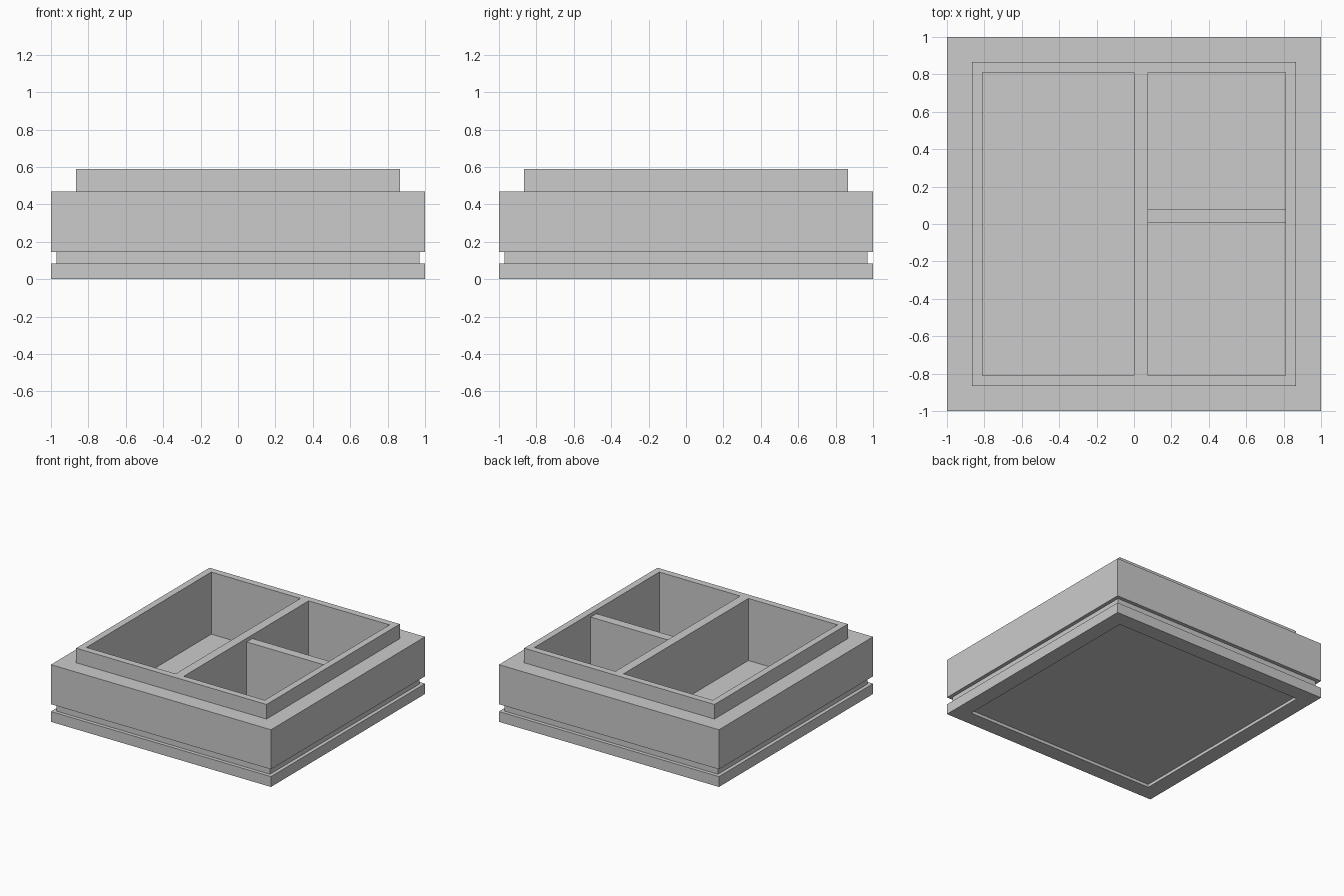
import bpy, bmesh

if "Cube" in bpy.data.objects:
    bpy.data.objects.remove(bpy.data.objects["Cube"])

FLOOR, TOP = 0.08, 0.59


def make_object(name, bm):
    bmesh.ops.recalc_face_normals(bm, faces=bm.faces)
    mesh = bpy.data.meshes.new(name)
    bm.to_mesh(mesh)
    bm.free()
    obj = bpy.data.objects.new(name, mesh)
    bpy.context.collection.objects.link(obj)
    return obj


def square_stack(name, profile):
    """Solid made of stacked square rings given as (half_width, z)."""
    bm = bmesh.new()
    rings = [[bm.verts.new((sx * h, sy * h, z))
              for sx, sy in ((-1, -1), (1, -1), (1, 1), (-1, 1))]
             for h, z in profile]
    for low, high in zip(rings, rings[1:]):
        for i in range(4):
            j = (i + 1) % 4
            bm.faces.new((low[i], low[j], high[j], high[i]))
    bm.faces.new(rings[0])
    bm.faces.new(rings[-1])
    return make_object(name, bm)


def carve(target, boxes):
    """Cut a set of boxes (x0, x1, y0, y1, z0, z1) out of the target."""
    bm = bmesh.new()
    for x0, x1, y0, y1, z0, z1 in boxes:
        for v in bmesh.ops.create_cube(bm, size=1)["verts"]:
            v.co = (x1 if v.co.x > 0 else x0,
                    y1 if v.co.y > 0 else y0,
                    z1 if v.co.z > 0 else z0)
    cutter = make_object("compartment_cutter", bm)
    cutter.hide_render = True
    cut = target.modifiers.new("carve", "BOOLEAN")
    cut.operation = "DIFFERENCE"
    cut.solver = "EXACT"
    cut.object = cutter
    bpy.context.view_layer.objects.active = target
    target.select_set(True)
    bpy.ops.object.modifier_apply(modifier=cut.name)
    bpy.data.objects.remove(cutter, do_unlink=True)


# Tray body: recessed underside, base strip, groove, thick wall, ledge, lip
tray = square_stack("divided_tray", [
    (0.87, 0.025), (0.87, 0.0),
    (1.0, 0.0), (1.0, 0.085), (0.97, 0.085), (0.97, 0.145),
    (1.0, 0.145), (1.0, 0.47), (0.865, 0.47), (0.865, TOP)])

# Compartments: one long on the left, two small on the right
carve(tray, [(-0.81, 0.0, -0.81, 0.81, FLOOR, TOP + 0.2),
             (0.075, 0.81, 0.08, 0.81, FLOOR, TOP + 0.2),
             (0.075, 0.81, -0.81, 0.005, FLOOR, TOP + 0.2)])
# Small cross divider sits slightly below the rim
carve(tray, [(0.075, 0.81, -0.05, 0.12, 0.56, TOP + 0.2)])
bpy.ops.object.shade_smooth_by_angle()
